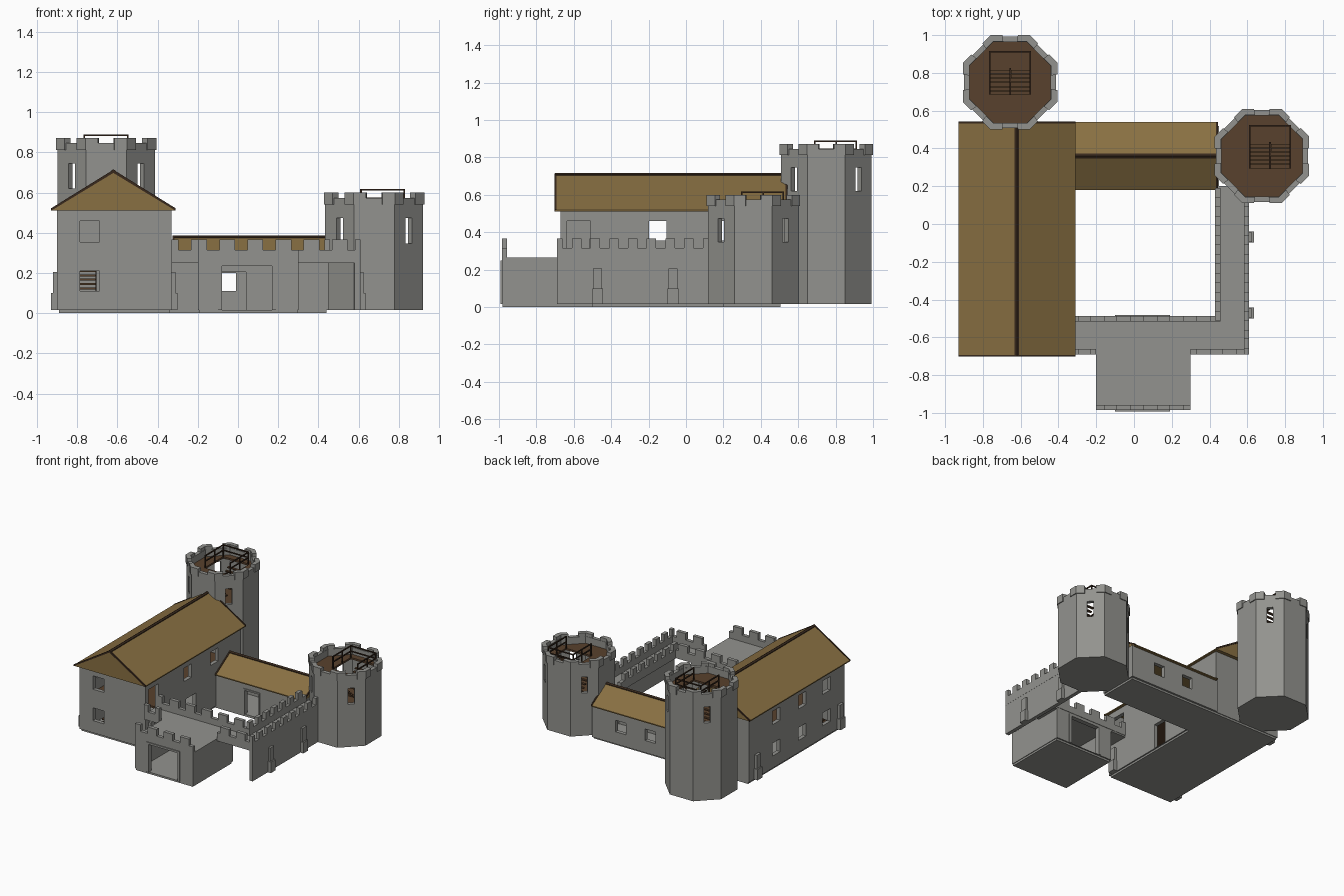
import bpy, bmesh, math
from mathutils import Matrix

if "Cube" in bpy.data.objects:
    bpy.data.objects.remove(bpy.data.objects["Cube"])

def mat(name, r, g, b):
    m = bpy.data.materials.new(name)
    m.diffuse_color = (r, g, b, 1)
    m.use_nodes = True
    m.node_tree.nodes["Principled BSDF"].inputs["Base Color"].default_value = m.diffuse_color
    return m

STONE = mat("grey stone", .29, .29, .272)
THATCH = mat("tan roof", .25, .162, .055)
WOOD = mat("brown wood", .098, .053, .026)
DARK = mat("dark timber", .04, .022, .012)

def make(name, bm, m):
    bmesh.ops.recalc_face_normals(bm, faces=bm.faces[:])
    me = bpy.data.meshes.new(name)
    bm.to_mesh(me)
    bm.free()
    me.materials.append(m)
    o = bpy.data.objects.new(name, me)
    bpy.context.collection.objects.link(o)
    return o

def add_box(bm, x0, x1, y0, y1, z0, z1, rot=0):
    M = (Matrix.Translation(((x0+x1)/2, (y0+y1)/2, (z0+z1)/2)) @ Matrix.Rotation(rot, 4, 'Z')
         @ Matrix.Diagonal((x1-x0, y1-y0, z1-z0, 1)))
    bmesh.ops.create_cube(bm, size=1, matrix=M)

def boxes(name, m, *bs):
    bm = bmesh.new()
    for b in bs:
        add_box(bm, *b)
    return make(name, bm, m)

def add_prism(bm, pts, z0, z1):
    lo = [bm.verts.new((x, y, z0)) for x, y in pts]
    hi = [bm.verts.new((x, y, z1)) for x, y in pts]
    bm.faces.new(lo)
    bm.faces.new(hi)
    n = len(pts)
    for i in range(n):
        bm.faces.new((lo[i], lo[(i+1) % n], hi[(i+1) % n], hi[i]))

def cut(o, *cutters):
    # carve each cutter out of the object, then discard the cutter
    for b in cutters:
        if isinstance(b, bpy.types.Object):
            c = b
        else:
            c = boxes("cutter", STONE, b)
            c.data.materials.clear()
            c.data.materials.append(o.data.materials[0])
        c.hide_render = True
        md = o.modifiers.new("cut", 'BOOLEAN')
        md.operation, md.solver, md.object = 'DIFFERENCE', 'EXACT', c
        dg = bpy.context.evaluated_depsgraph_get()
        me = bpy.data.meshes.new_from_object(o.evaluated_get(dg))
        o.modifiers.clear()
        o.data = me
        bpy.data.objects.remove(c)

def shell(name, x0, x1, y0, y1, z0, z1, t=.03):
    o = boxes(name, STONE, (x0, x1, y0, y1, z0, z1))
    cut(o, (x0+t, x1-t, y0+t, y1-t, z0-.1, z1+.1))
    return o

# ---------- ground plates ----------
boxes("hall_base", STONE, (-.89, -.34, -.66, .505, 0, .016))
boxes("wing_base", STONE, (-.34, .44, .2, .505, 0, .016))
boxes("gatehouse_base", STONE, (-.195, .295, -.98, -.5, 0, .016))

# ---------- great hall ----------
hall = shell("hall_walls", -.9, -.33, -.67, .51, .015, .515)
LOW, HIGH = (.11, .21), (.355, .46)
for z in (LOW, HIGH):
    cut(hall, (-.785, -.69, -.75, -.6, *z))
    for y in (-.45, -.15, .17):
        cut(hall, (-1, -.8, y-.047, y+.047, *z))
for y in (-.15, .18):
    cut(hall, (-.4, -.2, y-.047, y+.047, *HIGH))
cut(hall, (-.4, -.2, -.655+.02, -.51, .265, .46), (-.4, -.2, -.17, -.05, .017, .21))
boxes("hall_floor", WOOD, (-.87, -.36, -.5, .48, .25, .264))
boxes("hall_stairs", WOOD, *[(-.785, -.71, -.62+i*.03, -.58+i*.03, .03+i*.022, .04+i*.022)
                             for i in range(11)])
boxes("hall_stair_rail", DARK, (-.71, -.705, -.63, -.62, .02, .16), (-.71, -.705, -.3, -.29, .02, .25))

# ---------- gabled roofs with dark ridge and edge timbers ----------
def gable_roof(name, half, length, rise, cx, cy, z, turn):
    place = Matrix.Translation((cx, cy, z)) @ Matrix.Rotation(turn, 4, 'Z')
    stand = Matrix.Rotation(math.pi/2, 4, 'X')
    bm = bmesh.new()
    add_prism(bm, [(-half, 0), (half, 0), (half, .008), (0, rise), (-half, .008)], -length/2, length/2)
    bm.transform(place @ stand)
    make(name, bm, THATCH)
    bm = bmesh.new()
    t = .012
    add_prism(bm, [(-t, rise-.012), (t, rise-.012), (t, rise-.002), (0, rise+.006), (-t, rise-.002)],
              -length/2-.004, length/2+.004)
    for s in (-1, 1):
        for e in (-1, 1):
            zc = e*length/2
            add_prism(bm, [(s*half, 0), (s*half, .012), (0, rise+.004), (0, rise-.012)], zc-.005, zc+.005)
    bm.transform(place @ stand)
    make(name + "_timbers", bm, DARK)

gable_roof("hall_roof", .31, 1.235, .2, -.62, -.08, .51, 0)
gable_roof("wing_roof", .18, .76, .12, .06, .36, .262, math.pi/2)

# ---------- rear wing ----------
wing = shell("wing_walls", -.335, .45, .2, .52, .015, .268)
cut(wing, (-.08, .04, .1, .3, .017, .205), (-.1, -.01, .45, .6, .11, .2), (.155, .245, .45, .6, .11, .2))
boxes("wing_door_frame", STONE, (-.092, -.08, .193, .2, .016, .215), (.04, .052, .193, .2, .016, .215),
      (-.092, .052, .193, .2, .205, .217))

# ---------- gatehouse ----------
gate = shell("gatehouse_walls", -.2, .3, -.985, -.49, .015, .25)
cut(gate, (-.08, .17, -1.1, -.3, .017, .235))
boxes("gatehouse_roof", STONE, (-.2, .3, -.985, -.49, .25, .266))
for y in (-.992, -.49):
    boxes("gate_frame", STONE, (-.1, -.08, y, y+.007, .016, .25), (.17, .19, y, y+.007, .016, .25),
          (-.1, .19, y, y+.007, .235, .25))

# ---------- curtain wall and walkway ----------
boxes("walkway", STONE, (-.33, -.2, -.69, -.49, .25, .266), (.3, .61, -.69, -.49, .25, .266),
      (.43, .61, -.49, .2, .25, .266))
boxes("east_wall", STONE, (.58, .609, -.689, .2, .015, .255))

def parapet(name, axis, a0, a1, b0, b1, first, period, gap):
    # low wall with regular merlons; gaps centred on first + k * period
    cells = [(a0, a1, .262, .315)]
    a, k = a0, 0
    while a < a1 - .005:
        g = first + k*period
        end = min(max(g - gap/2, a0), a1)
        if end - a > .005:
            cells.append((a, end, .31, .366))
        a = max(a, g + gap/2)
        k += 1
    boxes(name, STONE, *[(p, q, b0, b1, z, w) if axis == 'x' else (b0, b1, p, q, z, w)
                         for p, q, z, w in cells])

FX = (-.264, .14, .062)
FY = (-.635, .1, .05)
parapet("gatehouse_parapet", 'x', -.2, .3, -.985, -.957, *FX)
parapet("south_parapet_left", 'x', -.33, -.2, -.69, -.662, *FX)
parapet("south_parapet_right", 'x', .3, .61, -.69, -.662, *FX)
parapet("south_inner_parapet", 'x', -.33, .458, -.515, -.487, *FX)
parapet("east_parapet", 'y', -.69, .17, .582, .61, *FY)
parapet("east_inner_parapet", 'y', -.515, .19, .43, .458, *FY)

# ---------- stepped buttresses ----------
for name, x, s, ys in (("wall_buttress", .605, 1, (-.472, -.07)),
                       ("hall_west_buttress", -.9, -1, (-.61, .415)),
                       ("hall_east_buttress", -.33, 1, (-.61,))):
    for y in ys:
        boxes(name, STONE, *[(min(x, x+s*d), max(x, x+s*d), y-w, y+w, .015, h)
                             for d, w, h in ((.03, .029, .1), (.02, .024, .205))])

# ---------- octagonal towers ----------
def octagon(cx, cy, apothem):
    r = apothem / math.cos(math.pi/8)
    return [(cx + r*math.cos(math.pi/8 + k*math.pi/4), cy + r*math.sin(math.pi/8 + k*math.pi/4))
            for k in range(8)]

def octo(name, cx, cy, a, z0, z1, m):
    bm = bmesh.new()
    add_prism(bm, octagon(cx, cy, a), z0, z1)
    return make(name, bm, m)

def tower(name, cx, cy, top, shift):
    deck, floor = top - .08, top - .33
    body = octo(name + "_walls", cx, cy, .243, .015, top - .026, STONE)
    cut(body, octo("cutter", cx, cy, .214, .03, top + .1, STONE))
    for r in (math.pi/4, -math.pi/4):
        cut(body, (cx-.4, cx+.4, cy-.023, cy+.023, top-.252, top-.127, r))
    # corner merlons wrapping each edge of the octagon
    bm = bmesh.new()
    out, inn = octagon(cx, cy, .25), octagon(cx, cy, .216)
    lerp = lambda p, q, t: (p[0]+(q[0]-p[0])*t, p[1]+(q[1]-p[1])*t)
    for k in range(8):
        p, n = (k-1) % 8, (k+1) % 8
        add_prism(bm, [lerp(out[k], out[p], .3), out[k], lerp(out[k], out[n], .3),
                       lerp(inn[k], inn[n], .3), inn[k], lerp(inn[k], inn[p], .3)], top-.06, top)
    make(name + "_merlons", bm, STONE)
    # timber floors with a stairwell
    x0, x1, y0, y1 = cx+shift-.112, cx+shift+.112, cy-.065, cy+.165
    octo(name + "_lower_floor", cx, cy, .22, floor-.014, floor, WOOD)
    d = octo(name + "_deck", cx, cy, .22, deck-.014, deck, WOOD)
    cut(d, (x0, x1, y0, y1, deck-.1, deck+.1))
    # two flights of open stairs
    n, xm = 6, (x0+x1)/2
    steps = []
    for i in range(n):
        za, zb = floor+.02*(i+1), floor+.125+.02*(i+1)
        steps.append((x0, xm-.004, y0+.022*(n-1-i), y0+.022*(n-i)-.003, za-.008, za))
        steps.append((xm+.004, x1, y0+.022*i, y0+.022*(i+1)-.003, zb-.008, zb))
    boxes(name + "_stairs", WOOD, *steps)
    # railing round the stairwell
    h, t = top + .018, .008
    bars = [(x, x+t, y, y+t, deck, h) for x in (x0, x1-t) for y in (y0, (y0+y1)/2, y1-t)]
    for z in (h-.008, h-.05):
        bars += [(x0, x1, y1-t, y1, z, z+.008), (x0, x0+t, y0, y1, z, z+.008),
                 (x1-t, x1, y0, y1, z, z+.008)]
    bars.append((xm-.004, xm+.004, y0, y0+.14, deck-.06, deck-.05))
    boxes(name + "_railing", DARK, *bars)

tower("tall_tower", -.656, .75, .872, 0)
tower("short_tower", .677, .36, .6, .043)
